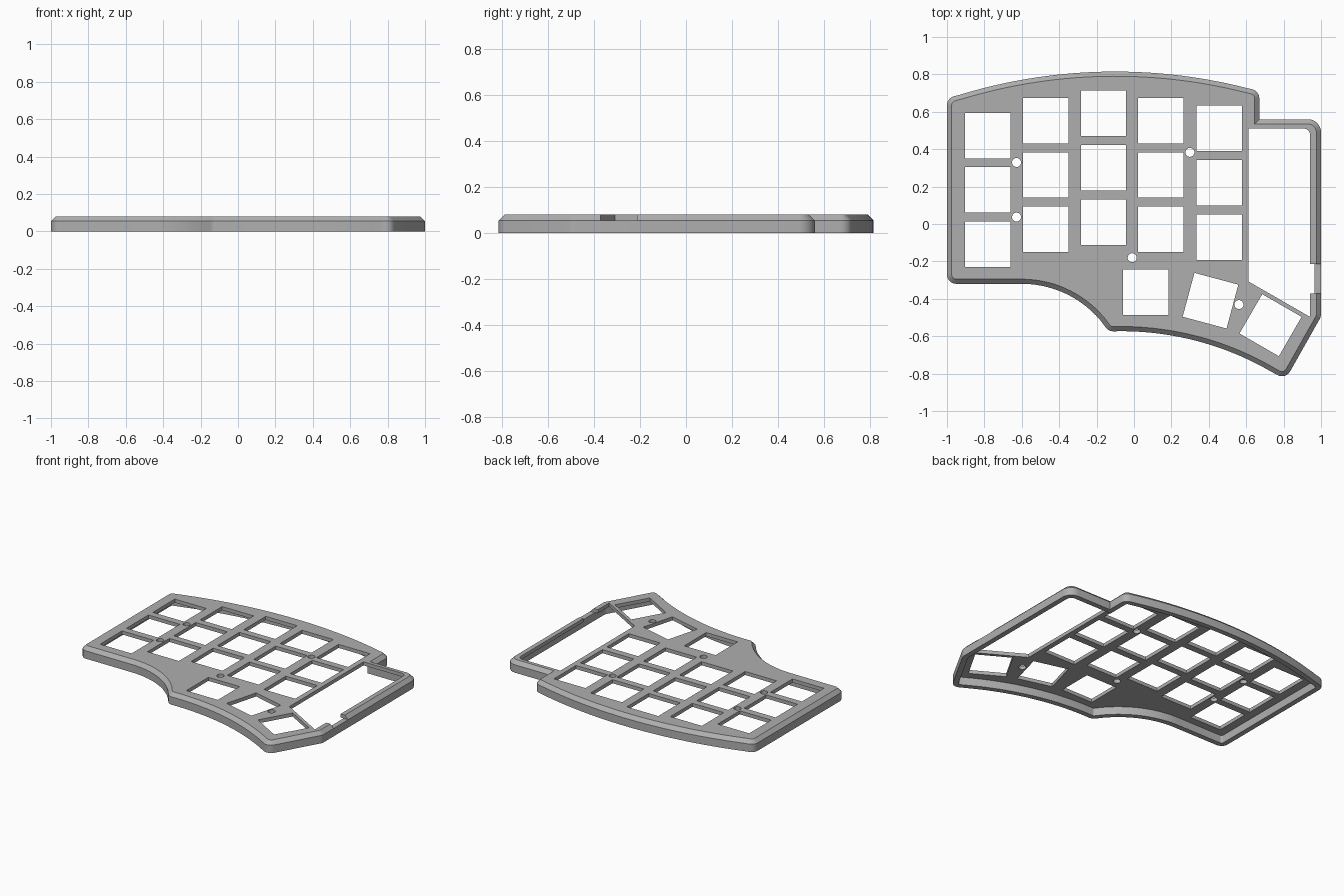
import bpy, bmesh, math
from mathutils import Vector

cube = bpy.data.objects.get("Cube")
if cube:
    bpy.data.objects.remove(cube, do_unlink=True)

TOP, EDGE = 0.08, 0.055      # plate top, plate underside and chamfer start
CHAMFER, WALL = 0.025, 0.036

grey = bpy.data.materials.new("case_grey")
grey.use_nodes = True
grey.diffuse_color = (0.43, 0.43, 0.43, 1)
grey.node_tree.nodes["Principled BSDF"].inputs["Base Color"].default_value = grey.diffuse_color


def fillet(corners, steps=8):
    """Round each (x, y, radius) corner of a closed outline."""
    pts = []
    for i, (x, y, r) in enumerate(corners):
        p = Vector((x, y))
        if r == 0:
            pts.append(p)
            continue
        a = (Vector(corners[i - 1][:2]) - p).normalized()
        b = (Vector(corners[(i + 1) % len(corners)][:2]) - p).normalized()
        half = a.angle(b) / 2
        centre = p + (a + b).normalized() * r / math.sin(half)
        start = p + a * r / math.tan(half) - centre
        end = p + b * r / math.tan(half) - centre
        turn = math.atan2(start.cross(end), start.dot(end))
        for k in range(steps + 1):
            t = turn * k / steps
            c, s = math.cos(t), math.sin(t)
            pts.append(centre + Vector((c * start.x - s * start.y, s * start.x + c * start.y)))
    return pts


def inset(pts, d):
    """Mitred inward offset of a counter-clockwise outline."""
    out = []
    for i, p in enumerate(pts):
        e1 = (p - pts[i - 1]).normalized()
        e2 = (pts[(i + 1) % len(pts)] - p).normalized()
        n1, n2 = Vector((-e1.y, e1.x)), Vector((-e2.y, e2.x))
        out.append(p + (n1 + n2) * d / (1 + n1.dot(n2)))
    return out


def add_solid(bm, layers):
    """Stack outlines given as (points, z) into a closed solid."""
    rings = [[bm.verts.new((p.x, p.y, z)) for p in pts] for pts, z in layers]
    bm.faces.new(rings[0][::-1])
    bm.faces.new(rings[-1])
    for low, high in zip(rings, rings[1:]):
        for i in range(len(low)):
            j = (i + 1) % len(low)
            bm.faces.new((low[i], low[j], high[j], high[i]))


def make_object(name, solids):
    bm = bmesh.new()
    for layers in solids:
        add_solid(bm, layers)
    bmesh.ops.recalc_face_normals(bm, faces=bm.faces)
    mesh = bpy.data.meshes.new(name)
    bm.to_mesh(mesh)
    bm.free()
    mesh.materials.append(grey)
    obj = bpy.data.objects.new(name, mesh)
    bpy.context.collection.objects.link(obj)
    return obj


def bow(cx, apex, radius, x0, x1, n):
    """Points on the upper side of a large circle."""
    xs = [x0 + (x1 - x0) * i / n for i in range(n + 1)]
    return [(x, apex - radius + math.sqrt(radius ** 2 - (x - cx) ** 2), 0) for x in xs]


def square(x, y, angle, size=0.243):
    a = math.radians(angle + 45)
    r = size / math.sqrt(2)
    return [Vector((x + r * math.cos(a + k * math.pi / 2),
                    y + r * math.sin(a + k * math.pi / 2))) for k in range(4)]


def circle(x, y, r=0.024, n=24):
    return [Vector((x + r * math.cos(k * math.tau / n), y + r * math.sin(k * math.tau / n)))
            for k in range(n)]


# Case outline, counter-clockwise from the front right corner
outline = fillet(
    [(-1, -0.32, 0.05)]
    + bow(-0.6, -0.32, 0.55, -0.6, -0.18, 18)
    + [(-0.135, -0.574, 0.05)]
    + bow(-0.07, -0.573, 1.6, -0.06, 0.73, 20)
    + [(0.81, -0.832, 0.05), (1, -0.495, 0.06), (1, 0.56, 0.07), (0.67, 0.56, 0), (0.67, 0.711, 0.05)]
    + bow(-0.1, 0.815, 2.85, 0.6, -0.93, 30)
    + [(-1, 0.673, 0.05)])

case = make_object("keyboard_case", [[(outline, 0), (outline, EDGE), (inset(outline, CHAMFER), TOP)]])

# Hollow underside
cavity = make_object("cavity_cutter", [[(inset(outline, WALL), -0.05), (inset(outline, WALL), EDGE)]])

# Key openings: five staggered columns, then three thumb keys
holes = []
for x, y in ((-0.783, 0.473), (-0.473, 0.553), (-0.163, 0.591), (0.144, 0.553), (0.455, 0.512)):
    holes += [square(x, y - 0.291 * row, 0) for row in range(3)]
holes += [square(0.063, -0.365, 0), square(0.409, -0.41, -15), square(0.73, -0.541, -30)]

# Screw holes
for x, y in ((-0.628, 0.329), (-0.628, 0.037), (0.299, 0.383), (-0.01, -0.18), (0.561, -0.431)):
    holes.append(circle(x, y))

# Controller bay
holes.append(fillet([(0.613, -0.308, 0), (0.942, -0.497, 0), (0.942, 0.51, 0.035), (0.613, 0.51, 0)]))
openings = make_object("opening_cutter", [[(h, 0.03), (h, 0.12)] for h in holes])

# Cable notch in the side wall
slot = [Vector(p) for p in ((0.9, -0.372), (1.1, -0.372), (1.1, -0.213), (0.9, -0.213))]
notch = make_object("notch_cutter", [[(slot, EDGE - 0.0005), (slot, 0.12)]])

# Carve the case and bake the result
cutters = (cavity, openings, notch)
for cutter in cutters:
    cutter.hide_render = True
    mod = case.modifiers.new(cutter.name, 'BOOLEAN')
    mod.operation = 'DIFFERENCE'
    mod.solver = 'EXACT'
    mod.object = cutter
bpy.context.view_layer.update()
carved = bpy.data.meshes.new_from_object(case.evaluated_get(bpy.context.evaluated_depsgraph_get()))
case.modifiers.clear()
case.data = carved
for cutter in cutters:
    bpy.data.objects.remove(cutter, do_unlink=True)

bpy.ops.object.select_all(action='DESELECT')
case.select_set(True)
bpy.context.view_layer.objects.active = case
bpy.ops.object.shade_smooth_by_angle(angle=math.radians(25))
